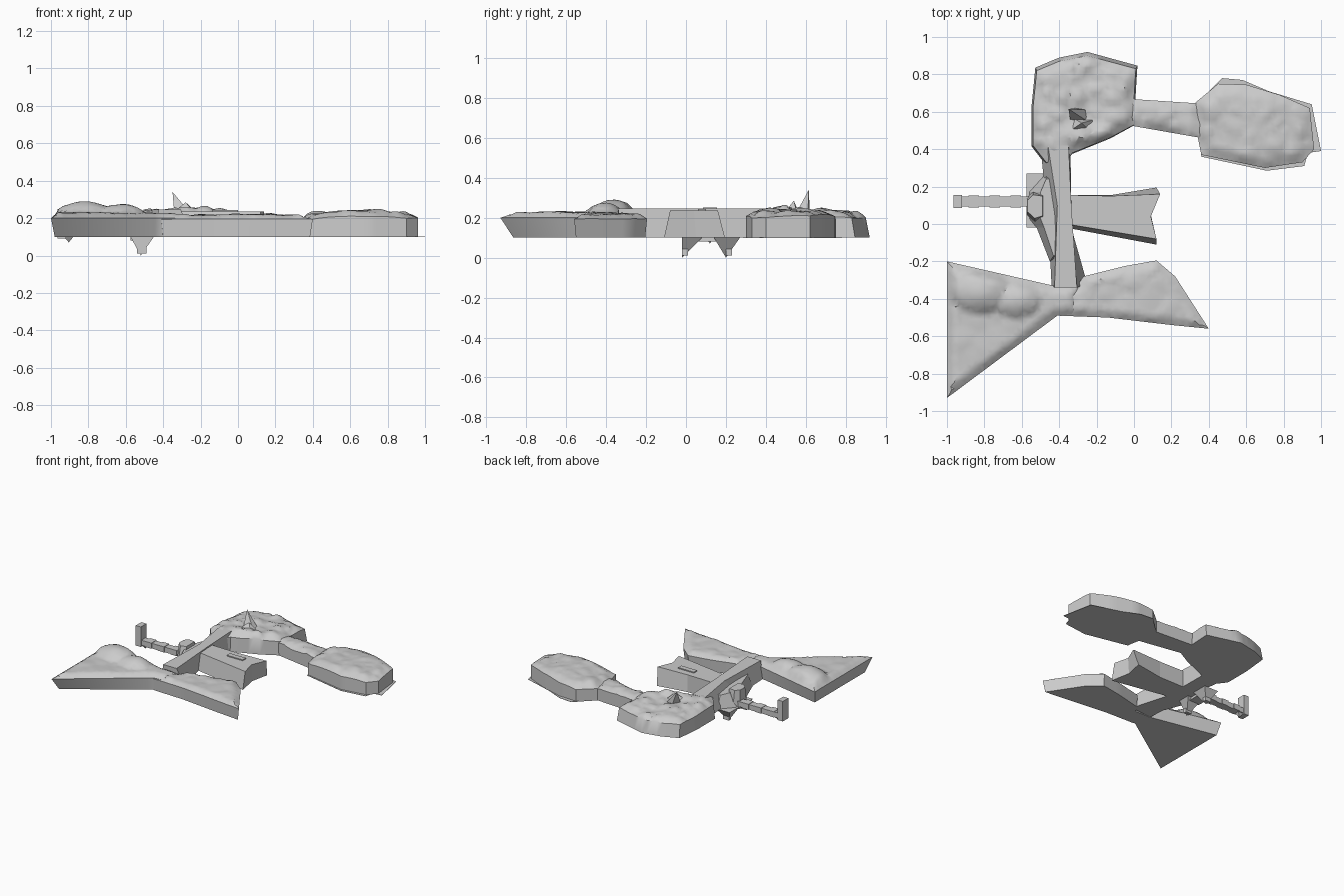
import bpy, bmesh, random
from math import radians
from mathutils import Vector, noise, geometry

if "Cube" in bpy.data.objects:
    bpy.data.objects.remove(bpy.data.objects["Cube"])

random.seed(4)
BASE = 0.1


def finish(name, bm, smooth=None):
    bmesh.ops.recalc_face_normals(bm, faces=bm.faces)
    me = bpy.data.meshes.new(name)
    bm.to_mesh(me)
    bm.free()
    ob = bpy.data.objects.new(name, me)
    bpy.context.collection.objects.link(ob)
    if smooth:
        bpy.ops.object.select_all(action='DESELECT')
        ob.select_set(True)
        bpy.context.view_layer.objects.active = ob
        bpy.ops.object.shade_smooth_by_angle(angle=radians(smooth))
    return ob


def edge_distance(p, poly):
    best = 9.0
    for a, b in zip(poly, poly[1:] + poly[:1]):
        t = max(0, min(1, (p - a).dot(b - a) / (b - a).length_squared))
        best = min(best, (p - a.lerp(b, t)).length)
    return best


def inside(p, poly):
    hit = False
    for a, b in zip(poly, poly[1:] + poly[:1]):
        if (a.y > p.y) != (b.y > p.y) and p.x < (b.x - a.x) * (p.y - a.y) / (b.y - a.y) + a.x:
            hit = not hit
    return hit


def island(name, outline, height, foot=(1, 1), centre=(0, 0), step=0.022):
    """Slab with a sculpted top; foot scales the bottom outline about centre."""
    poly = [Vector(p) for p in outline]
    pts = []
    for a, b in zip(poly, poly[1:] + poly[:1]):
        n = max(1, round((b - a).length / 0.04))
        pts += [a.lerp(b, i / n) for i in range(n)]
    rim = len(pts)
    x0, x1 = min(p.x for p in poly), max(p.x for p in poly)
    y0, y1 = min(p.y for p in poly), max(p.y for p in poly)
    for i in range(int((x1 - x0) / step) + 1):
        for j in range(int((y1 - y0) / step) + 1):
            p = Vector((x0 + (i + random.uniform(-.25, .25)) * step,
                        y0 + (j + random.uniform(-.25, .25)) * step))
            if inside(p, poly) and edge_distance(p, poly) > step * 0.5:
                pts.append(p)
    vs, _, fs, *_ = geometry.delaunay_2d_cdt(
        pts, [(i, (i + 1) % rim) for i in range(rim)], [], 1, 1e-5)
    bm = bmesh.new()
    bv = [bm.verts.new((v.x, v.y, height(v, edge_distance(v, poly)))) for v in vs]
    for f in fs:
        bm.faces.new([bv[i] for i in f])
    border = [e for e in bm.edges if e.is_boundary]
    ext = bmesh.ops.extrude_edge_only(bm, edges=border)['geom']
    for v in [g for g in ext if isinstance(g, bmesh.types.BMVert)]:
        v.co = (centre[0] + (v.co.x - centre[0]) * foot[0],
                centre[1] + (v.co.y - centre[1]) * foot[1], BASE)
    low = [e for e in bm.edges if e.is_boundary]
    bmesh.ops.triangle_fill(bm, edges=low, use_beauty=True)
    return finish(name, bm, 35)


def prism(name, bottom, top, z0, z1):
    bm = bmesh.new()
    lo = [bm.verts.new((*p, z0)) for p in bottom]
    hi = [bm.verts.new((*p, z1)) for p in top]
    bm.faces.new(lo)
    bm.faces.new(hi)
    n = len(lo)
    for i in range(n):
        bm.faces.new((lo[i], lo[(i + 1) % n], hi[(i + 1) % n], hi[i]))
    return finish(name, bm)


def spike(name, base, tip):
    bm = bmesh.new()
    ring = [bm.verts.new(p) for p in base]
    t = bm.verts.new(tip)
    bm.faces.new(ring)
    for a, b in zip(ring, ring[1:] + ring[:1]):
        bm.faces.new((a, b, t))
    return finish(name, bm)


def box(name, x0, x1, y0, y1, z0, z1):
    q = [(x0, y0), (x1, y0), (x1, y1), (x0, y1)]
    return prism(name, q, q, z0, z1)


def rocks(p, scale, amount):
    """Rounded lumps and hollows."""
    q = Vector((p.x, p.y, 0.3)) * scale
    d = noise.voronoi(q)[0]
    return amount * (0.9 * (d[1] - d[0]) + 0.6 * noise.noise(q * 0.6) - 0.25)


def mound(p, x, y, rx, ry, h):
    return h * max(0, 1 - ((p.x - x) / rx) ** 2 - ((p.y - y) / ry) ** 2) ** 0.7


# Cratered plateaus at the back, joined by a narrow bridge
island("rear_plateau", [(-.54, .62), (-.52, .82), (-.4, .87), (-.25, .9), (.01, .83), (0, .67), (0, .53),
                        (-.13, .46), (-.33, .38), (-.36, .33), (-.47, .33), (-.54, .42)],
       lambda p, d: .205 + .03 * min(1, d / .05) + .03 * (.7 - p.y) + rocks(p, 11, .028) * min(1, d / .03 + .3)
       + mound(p, -.25, .48, .14, .06, .02), (1.03, 1.05), (-.27, .5))
island("rear_bridge", [(-.04, .67), (.34, .645), (.36, .46), (-.04, .53)],
       lambda p, d: .2 + .02 * min(1, d / .04) + rocks(p, 12, .018))
EAST = [(.33, .65), (.45, .75), (.6, .745), (.78, .69), (.94, .62), (.963, .4), (.9, .33), (.7, .3),
        (.36, .37), (.34, .47)]
island("east_plateau", EAST,
       lambda p, d: .195 + .02 * min(1, d / .05) + rocks(p, 9, .022) * min(1, d / .04 + .2)
       + mound(p, .68, .53, .35, .28, .03))
# Thin plate that shows round the foot of the east plateau
plate = [(.34, .65), (.47, .78), (.58, .77), (.72, .71), (.95, .64), (1, .39), (.93, .38), (.91, .31),
         (.71, .285), (.36, .36)]
prism("east_base_plate", plate, plate, BASE - .001, BASE + .002)

# Triangular island with mounds, and its opposite wing
island("west_triangle", [(-1, -.2), (-.43, -.33), (-.3, -.33), (-.3, -.48), (-.41, -.49), (-1, -.93)],
       lambda p, d: .2 + .03 * min(1, d / .04) + rocks(p, 9, .008) * min(1, d / .04)
       + min(1, d / .05) * max(mound(p, -.82, -.36, .16, .12, .06), mound(p, -.63, -.41, .13, .09, .045)),
       (.96, .87), (-.5, -.42))
island("south_wing", [(-.42, -.34), (-.31, -.34), (-.27, -.28), (-.05, -.225), (.12, -.195), (.22, -.28),
                      (.4, -.56), (.2, -.54), (-.14, -.5), (-.41, -.49)],
       lambda p, d: .195 + .025 * min(1, d / .04) + rocks(p, 10, .016) * min(1, d / .03 + .2),
       (.97, .95), (-.1, -.38))

# Raised spine joining front and back
prism("spine_road", [(-.5, .42), (-.34, .42), (-.335, -.02), (-.25, -.32), (-.44, -.34), (-.455, -.05)],
      [(-.46, .42), (-.35, .42), (-.335, .1), (-.305, -.34), (-.425, -.34), (-.41, .1)], BASE, .245)

# Notched block on the east side of the spine
prism("notched_block", [(-.36, .155), (-.12, .155), (.12, .195), (.09, .05), (.12, -.11), (-.36, -.02)],
      [(-.36, .155), (-.12, .15), (.14, .16), (.09, .04), (.12, -.08), (-.36, 0)], BASE, .235)
box("block_ledge", -.14, 0, .06, .1, .22, .243)

# Faceted boss on the west side with two prongs below
prism("west_boss_wings", [(-.42, .28), (-.47, .27), (-.56, .17), (-.56, .03), (-.52, -.02), (-.45, -.2), (-.4, -.2)],
      [(-.42, .24), (-.47, .24), (-.5, .17), (-.5, .03), (-.48, -.02), (-.43, -.17), (-.4, -.17)], BASE, .2)
hexa = [(-.575, .05), (-.575, .14), (-.54, .18), (-.48, .17), (-.48, .02), (-.53, .0)]
prism("boss_core", hexa, [(x * .85 - .08, y * .7 + .03) for x, y in hexa], .08, .225)
for y0, y1, tip in ((-.02, .08, -.02), (.14, .27, .2)):
    spike("boss_prong", [(-.575, y0, BASE), (-.45, y0, BASE), (-.45, y1, BASE), (-.575, y1, BASE)],
          (-.52, tip, 0))
    box("prong_shank", -.54, -.49, tip, tip + .03, .012, BASE)

# Segmented arm with an upright end post
for i in range(7):
    w = .033 if i % 2 else .027
    box("arm_segment", -.94 + i * .056, -.884 + i * .056, .12 - w, .12 + w, BASE, .125 + w * .6)
box("arm_post", -.965, -.92, .085, .155, .09, .25)
spike("arm_barb", [(-.93, .1, .1), (-.88, .1, .1), (-.88, .14, .1), (-.93, .14, .1)], (-.905, .12, .07))

# Leaning rock spire and a smaller rock on the rear plateau
spike("rock_spire", [(-.34, .55, .22), (-.25, .55, .22), (-.25, .61, .22), (-.31, .62, .22)], (-.35, .615, .34))
spike("small_rock", [(-.37, .48, .21), (-.22, .48, .21), (-.2, .56, .21), (-.33, .57, .21)], (-.28, .54, .285))
